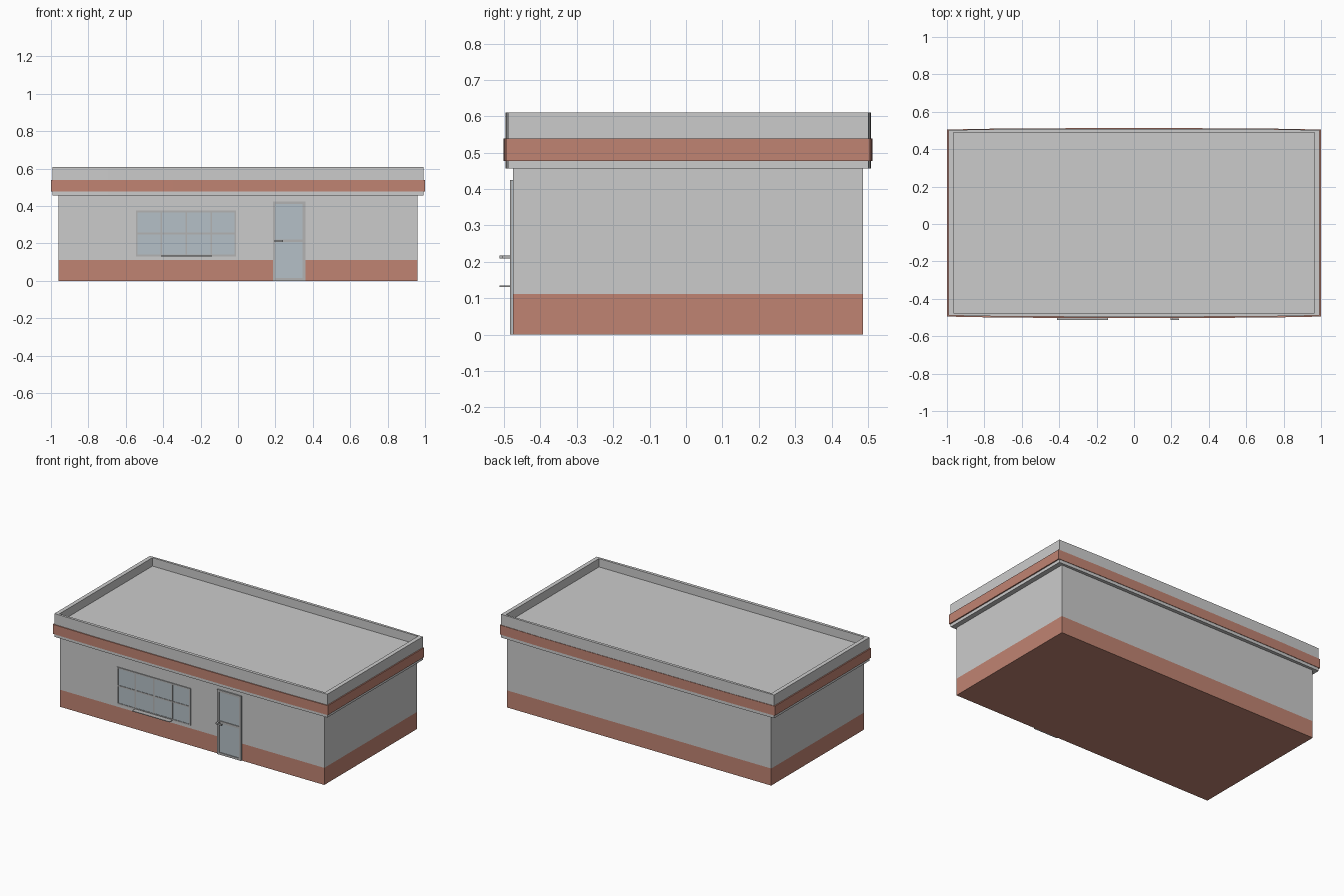
import bpy, bmesh
from mathutils import Matrix, Vector

if "Cube" in bpy.data.objects:
    bpy.data.objects.remove(bpy.data.objects["Cube"])


def material(name, rgb):
    m = bpy.data.materials.new(name)
    m.diffuse_color = (*rgb, 1)
    m.use_nodes = True
    m.node_tree.nodes["Principled BSDF"].inputs["Base Color"].default_value = m.diffuse_color
    return m


red = material("brick_red", (0.53, 0.23, 0.17))
blue = material("glass_blue", (0.46, 0.53, 0.57))
frame_grey = material("frame_grey", (0.45, 0.45, 0.45))


def finish(name, bm, mat=None):
    bmesh.ops.recalc_face_normals(bm, faces=bm.faces)
    mesh = bpy.data.meshes.new(name)
    bm.to_mesh(mesh)
    bm.free()
    ob = bpy.data.objects.new(name, mesh)
    bpy.context.collection.objects.link(ob)
    if mat:
        mesh.materials.append(mat)
    return ob


def outline(hx, y0, y1, bow=0.0):
    """Rectangular plan whose front and back edges may bulge slightly."""
    xs = [(-1, 0), (-0.7, 0.8), (-0.35, 1), (0.35, 1), (0.7, 0.8), (1, 0)]
    front = [(hx * x, y0 - bow * b) for x, b in xs]
    back = [(hx * x, y1 + bow * b) for x, b in reversed(xs)]
    return front + back


def rect(hx, y0, y1):
    return [(-hx, y0), (hx, y0), (hx, y1), (-hx, y1)]


def loft(name, rings, mat=None, cap_first=False, cap_last=False):
    """Skin a stack of (plan, z) rings."""
    bm = bmesh.new()
    loops = [[bm.verts.new((x, y, z)) for x, y in plan] for plan, z in rings]
    n = len(loops[0])
    for a, b in zip(loops, loops[1:]):
        for i in range(n):
            j = (i + 1) % n
            bm.faces.new((a[i], a[j], b[j], b[i]))
    if cap_first:
        bm.faces.new(loops[0][::-1])
    if cap_last:
        bm.faces.new(loops[-1])
    return finish(name, bm, mat)


def boxes(name, spans, mat=None):
    """Join boxes given as (x0, x1, y0, y1, z0, z1)."""
    bm = bmesh.new()
    for x0, x1, y0, y1, z0, z1 in spans:
        size = Vector((x1 - x0, y1 - y0, z1 - z0))
        mid = Vector((x0 + x1, y0 + y1, z0 + z1)) / 2
        bmesh.ops.create_cube(bm, size=1, matrix=Matrix.Translation(mid) @ Matrix.Diagonal((*size, 1)))
    return finish(name, bm, mat)


def glazing(name, xs, zs, w, y_glass, y_frame):
    """Pane with a bar on every x and z grid line."""
    x0, x1, z0, z1 = xs[0], xs[-1], zs[0], zs[-1]
    boxes(name + "_glass", [(x0, x1, y_glass, WALL_Y, z0, z1)], blue)
    bars = []
    for x in xs:
        a = min(max(x - w / 2, x0), x1 - w)
        bars.append((a, a + w, y_frame, y_glass, z0, z1))
    for z in zs:
        a = min(max(z - w / 2, z0), z1 - w)
        bars.append((x0, x1, y_frame, y_glass, a, a + w))
    boxes(name + "_frame", bars, frame_grey)


WALL_Y = -0.475

# Walls with a flush red plinth
walls = rect(0.96, WALL_Y, 0.486)
loft("plinth", [(walls, 0), (walls, 0.112)], red, cap_first=True)
loft("walls", [(walls, 0.112), (walls, 0.457)])

# Overhanging parapet, soffit and sunken roof in one shell
outer = outline(0.992, -0.489, 0.502, 0.007)
inner = outline(0.965, -0.475, 0.49)
loft("parapet_roof", [(outline(0.96, WALL_Y, 0.486), 0.457), (outer, 0.457), (outer, 0.61),
                      (inner, 0.61), (inner, 0.555)], cap_last=True)

# Red stripe around the parapet
stripe = outline(1.0, -0.495, 0.505, 0.007)
loft("parapet_stripe", [(outer, 0.477), (stripe, 0.477), (stripe, 0.539), (outer, 0.539)], red)

# Window, four by two panes, with a thin sill
glazing("window", [-0.545, -0.411, -0.277, -0.143, -0.01], [0.131, 0.253, 0.375], 0.009, -0.477, -0.48)
boxes("window_sill", [(-0.412, -0.14, -0.512, WALL_Y, 0.131, 0.135)], frame_grey)

# Door with mid rail and lever handle
glazing("door", [0.187, 0.36], [0.0, 0.215, 0.425], 0.014, -0.478, -0.483)
boxes("door_handle", [(0.194, 0.206, -0.506, -0.483, 0.209, 0.218),
                      (0.194, 0.24, -0.512, -0.504, 0.209, 0.218)], frame_grey)
